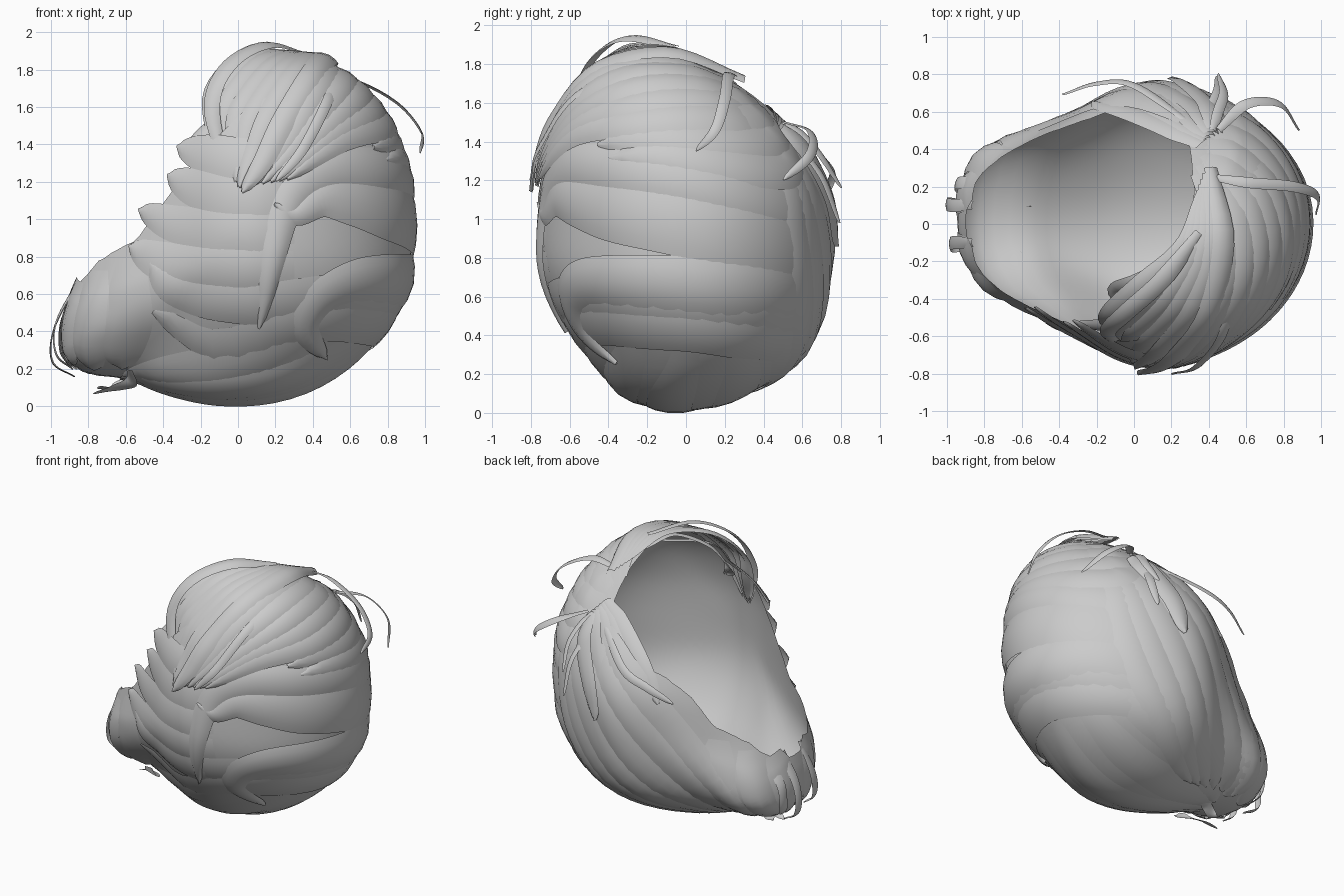
import bpy, bmesh, math
from mathutils import Vector

cube = bpy.data.objects.get("Cube")
if cube:
    bpy.data.objects.remove(cube)

mat = bpy.data.materials.new("hair grey")
mat.use_nodes = True
GREY = (0.6, 0.6, 0.6, 1)
mat.diffuse_color = GREY
mat.node_tree.nodes["Principled BSDF"].inputs["Base Color"].default_value = GREY

C = Vector((0, 0, 0.9))   # centre of the hair volume
HALF = 0.76               # half width in y

# Outline of the hair volume in the x-z plane
OUTLINE = [(0.92, 0.95), (0.88, 0.56), (0.69, 0.29), (0.32, 0.06), (0, 0.01), (-0.3, 0.05),
           (-0.6, 0.17), (-0.9, 0.18), (-0.96, 0.34), (-0.87, 0.66), (-0.8, 0.95),
           (-0.72, 1.2), (-0.5, 1.55), (-0.15, 1.8), (0.2, 1.86), (0.6, 1.74), (0.85, 1.4)]
POLAR = sorted((math.atan2(z - C.z, x), math.hypot(x, z - C.z)) for x, z in OUTLINE)
POLAR = [(POLAR[-1][0] - math.tau, POLAR[-1][1])] + POLAR + [(POLAR[0][0] + math.tau, POLAR[0][1])]
# Narrowing of the volume towards the nape, by x, and sideways lean, by z
TAPER = [(-0.95, 1.05), (-0.8, 0.9), (-0.6, 0.77), (-0.3, 0.83), (-0.1, 0.94), (0.1, 1)]
LEAN = [(0, -0.05), (0.25, 0.06), (0.7, 0), (1.1, 0), (1.5, -0.07), (1.9, -0.2)]


def lerp_table(table, x):
    for (x0, y0), (x1, y1) in zip(table, table[1:]):
        if x0 <= x <= x1:
            return y0 + (y1 - y0) * (x - x0) / (x1 - x0)
    return table[0][1] if x < table[0][0] else table[-1][1]


def smooth_table(table, x, step):
    return sum(lerp_table(table, x + k * step) for k in (-2, -1, 0, 1, 2)) / 5


def radius(ang):
    total = 0
    for k in (-0.1, -0.05, 0, 0.05, 0.1):
        a = (ang + k + math.pi) % math.tau - math.pi
        total += lerp_table(POLAR, a)
    return total / 5


def warp_y(x, y, z):
    return y * smooth_table(TAPER, x, 0.04) + smooth_table(LEAN, z, 0.05)


def cast(d, lift=0):
    """Point of the hair volume in direction d from the centre."""
    d = d.normalized()
    r = radius(math.atan2(d.z, d.x))
    s = 1 / math.sqrt((d.x ** 2 + d.z ** 2) / r ** 2 + (d.y / HALF) ** 2)
    p = C + d * (s + lift)
    p.y = warp_y(*p)
    return p


def project(p, lift=0):
    y = (p.y - smooth_table(LEAN, p.z, 0.05)) / smooth_table(TAPER, p.x, 0.04)
    return cast(Vector((p.x, y, p.z)) - C, lift)


def side(x, z, s=-1):
    """Point on the front (s=-1) or back (s=1) flank at x, z."""
    rho = math.hypot(x, z - C.z) / radius(math.atan2(z - C.z, x))
    return (x, warp_y(x, s * HALF * math.sqrt(max(0.04, 1 - rho * rho)), z), z)


def finish(name, verts, faces):
    me = bpy.data.meshes.new(name)
    me.from_pydata([tuple(v) for v in verts], [], faces)
    bm = bmesh.new()
    bm.from_mesh(me)
    bmesh.ops.remove_doubles(bm, verts=bm.verts, dist=0.0005)
    for f in bm.faces:
        f.smooth = True
    bm.to_mesh(me)
    bm.free()
    me.materials.append(mat)
    ob = bpy.data.objects.new(name, me)
    bpy.context.collection.objects.link(ob)


def grid_faces(rows, cols, base=0):
    return [(base + i * cols + j, base + i * cols + j + 1,
             base + (i + 1) * cols + j + 1, base + (i + 1) * cols + j)
            for i in range(rows - 1) for j in range(cols - 1)]


# Hollow shell, open towards the face
RIM = [(-0.95, 0.55), (-0.85, 0.65), (-0.75, 0.77), (-0.65, 0.83), (-0.55, 0.88), (-0.4, 1.08),
       (-0.2, 1.34), (0, 1.55), (0.3, 1.75), (0.45, 2.2)]
A, E1, E2 = Vector((0.7, 0, -0.7)), Vector((0.7, 0, 0.7)), Vector((0, 0.99, 0))
COLS, ROWS = 81, 32


def rim_height(x, y):
    return lerp_table(RIM, x) - max(0, y) * max(0, min(0.45, x + 0.4))


def shell_dir(t, psi):
    return A * math.cos(t) + (E1 * math.cos(psi) + E2 * math.sin(psi)) * math.sin(t)


limits = []
for j in range(COLS):
    psi, t = math.tau * j / (COLS - 1), 0.5
    while t < 2.9:
        p = cast(shell_dir(t, psi))
        if p.z > rim_height(p.x, p.y):
            break
        t += 0.01
    limits.append(t)
shell = [cast(shell_dir(limits[j] * i / (ROWS - 1), math.tau * j / (COLS - 1)))
         for i in range(ROWS) for j in range(COLS)]
finish("hair_shell", shell, grid_faces(ROWS, COLS))


# Locks: tapered, slightly arched ribbons
def spline(pts, n):
    pts = [Vector(p) for p in pts]
    ext = [pts[0] * 2 - pts[1]] + pts + [pts[-1] * 2 - pts[-2]]
    out = []
    for k in range(n):
        u = k / (n - 1) * (len(pts) - 1)
        i = min(int(u), len(pts) - 2)
        f = u - i
        a, b, c, d = ext[i:i + 4]
        out.append(0.5 * (2 * b + (c - a) * f + (2 * a - 5 * b + 4 * c - d) * f * f
                          + (3 * b - a - 3 * c + d) * f ** 3))
    return out


def lock(verts, faces, pts, width, lift=0.01, bulge=0.02, free=False, taper=0.0, n=24):
    path = spline(pts, n)
    if not free:
        path = [project(p) for p in path]
    base = len(verts)
    for i, p in enumerate(path):
        t = i / (n - 1)
        tan = (path[min(i + 1, n - 1)] - path[max(i - 1, 0)]).normalized()
        nor = (p - C).normalized()
        s = tan.cross(nor).normalized()
        w = width * (1 - taper * t) * min(1, 0.6 + 2 * t) * math.sqrt(max(0.01, 1 - t ** 5))
        rise = min(1, 0.1 + 4 * t)      # roots lie flush
        for u in (-1, -0.6, 0, 0.6, 1):
            q = p + s * (u * w / 2)
            h = bulge * (1 - u * u)
            verts.append(q + nor * h if free else project(q, (lift + h) * rise))
    faces += grid_faces(n, 5, base)


def locks(name, paths, width, **kw):
    verts, faces = [], []
    for path in paths:
        lock(verts, faces, path, width, **kw)
    finish(name, verts, faces)


def fan(a, b, n):
    """n paths blended from path a to path b."""
    return [[Vector(p).lerp(Vector(q), k / (n - 1)) for p, q in zip(a, b)] for k in range(n)]


# Wide bands wrapping the crown from back to front
locks("crown_bands", [[(0.35, 0.62, z - 0.2), (0.75, 0.4, z - 0.12), (0.92, 0, z),
                       (0.75, -0.45, z + 0.08), (0.45, -0.64, z + 0.06), side(0.22, z - 0.04)]
                      for z in (1.5, 1.25)], 0.28, lift=0.004, bulge=0.015)
locks("lower_bands", [[(0.3, 0.62, z - 0.08), (0.7, 0.4, z - 0.04), (0.88, 0, z),
                       (0.65, -0.45, z + 0.04), (0.3, -0.65, z), side(-0.15, z - 0.02),
                       side(-0.45, z + 0.15)]
                      for z in (0.58, 0.36)], 0.24, lift=0.008, bulge=0.01)

# Broad locks on the front flank, each ending in a curl
CURLS = [
    ("long_curl", 0.3, 0.5, [(0.4, 0.62, 1.0), (0.78, 0.4, 1.1), (0.9, 0, 1.2), (0.78, -0.42, 1.27),
     side(0.5, 1.26), side(0.29, 1.12), side(0.19, 0.8), side(0.11, 0.43)]),
    ("upper_curl", 0.44, 0.75, [(0.4, 0.64, 0.82), (0.78, 0.42, 0.88), (0.92, 0, 0.97),
     (0.82, -0.38, 1.03), side(0.62, 1.08), side(0.45, 1.1), side(0.3, 1.02), side(0.19, 1.08)]),
    ("lower_curl", 0.34, 0.45, [(0.4, 0.64, 0.56), (0.78, 0.42, 0.62), (0.92, 0, 0.66),
     (0.82, -0.33, 0.68), side(0.62, 0.67), side(0.44, 0.58), side(0.36, 0.42), side(0.46, 0.27)]),
]
for name, width, taper, path in CURLS:
    locks(name, [path], width, lift=0.012, bulge=0.022, taper=taper, n=44)

# Swept bands on the front flank, ending in points at the rim
locks("cheek_locks", [
    [side(0.3, 1.3), side(0.05, 1.3), side(-0.15, 1.34), side(-0.32, 1.38)],
    [side(0.3, 1.12), side(0, 1.11), side(-0.22, 1.16), side(-0.37, 1.23)],
    [side(0.3, 0.95), side(-0.05, 0.94), side(-0.32, 0.97), side(-0.52, 1.05)],
    [side(0.3, 0.75), side(-0.1, 0.74), side(-0.4, 0.78), side(-0.57, 0.86)],
    [side(0.3, 0.55), side(0, 0.55), side(-0.28, 0.6), side(-0.46, 0.77)],
], 0.27, lift=0.008, bulge=0.015, taper=0.3)

# Locks under the head drawn in to the nape
locks("under_locks", fan([(0.6, -0.5, 0.4), (0.1, -0.5, 0.25), (-0.3, -0.35, 0.15), (-0.6, -0.1, 0.18)],
                         [(0.6, 0.5, 0.4), (0.1, 0.5, 0.25), (-0.3, 0.35, 0.15), (-0.6, 0.1, 0.18)], 5),
      0.24, lift=0.002, bulge=0.01)
for s, name in ((-1, "front_nape_locks"), (1, "back_nape_locks")):
    locks(name, fan([(-0.82, s * 0.18, 0.68), (-0.93, s * 0.16, 0.45), (-0.88, s * 0.1, 0.22)],
                    [(-0.55, s * 0.42, 0.8), (-0.55, s * 0.42, 0.5), (-0.6, s * 0.18, 0.22)], 3),
          0.22, lift=0.002, bulge=0.014)

# Long locks falling down the back flank from the parting
locks("back_locks", fan([(0.4, 0.5, 1.45), (0.1, 0.58, 1.25), (-0.25, 0.6, 0.92),
                         (-0.5, 0.42, 0.55), (-0.65, 0.2, 0.22)],
                        [(0.52, 0.5, 1.42), (0.62, 0.56, 1.1), (0.5, 0.6, 0.65),
                         (0.15, 0.52, 0.25), (-0.3, 0.25, 0.08)], 6), 0.22, lift=0.006, bulge=0.015)

# Strands sweeping from the parting over the crown to the front
locks("parting_strands", fan([(0.4, 0.36, 1.68), (0.62, 0.25, 1.7), (0.74, -0.1, 1.62), (0.55, -0.55, 1.5)],
                             [(0.44, 0.54, 1.45), (0.66, 0.56, 1.28), (0.86, 0.2, 1.28), (0.8, -0.4, 1.32)], 4),
      0.2, lift=0.02, bulge=0.015)
locks("crown_strands", fan([(0.38, 0.28, 1.74), (0.48, -0.05, 1.82), (0.42, -0.42, 1.7),
                            (0.27, -0.66, 1.42), side(0.08, 1.17)],
                           [(0.44, 0.5, 1.5), (0.76, 0.2, 1.55), (0.8, -0.25, 1.5),
                            (0.55, -0.6, 1.42), side(0.25, 1.2)], 5),
      0.19, lift=0.03, bulge=0.015, taper=0.35)

# Fringe sweeping forward
locks("fringe", fan([(0.36, 0.14, 1.78), (0.27, -0.13, 1.88), (0.04, -0.33, 1.87), (-0.12, -0.48, 1.7),
                     (-0.12, -0.55, 1.48), (-0.06, -0.64, 1.28)],
                    [(0.41, 0.3, 1.72), (0.48, -0.08, 1.86), (0.4, -0.47, 1.78), (0.24, -0.69, 1.52),
                     (0.13, -0.77, 1.3), (0.02, -0.79, 1.14)], 6), 0.13, free=True, bulge=0.02)
locks("fringe_curls", [
    [(0.34, 0, 1.8), (0.24, -0.2, 1.85), (0.02, -0.31, 1.78), (-0.1, -0.36, 1.62), (0, -0.46, 1.52)],
    [(0.35, -0.05, 1.88), (0.15, -0.3, 1.93), (-0.05, -0.48, 1.82), (-0.14, -0.58, 1.6), (-0.06, -0.66, 1.25)],
    [(0.3, -0.1, 1.83), (0.1, -0.4, 1.75), (0, -0.5, 1.6), (-0.17, -0.54, 1.48), (-0.3, -0.53, 1.36)],
], 0.1, free=True, bulge=0.015)

# Short fringe on the back side of the opening
locks("back_fringe", fan([(0.36, 0.43, 1.56), (0.15, 0.53, 1.44), (-0.06, 0.61, 1.26), (-0.22, 0.64, 1.04)],
                         [(0.43, 0.5, 1.48), (0.4, 0.63, 1.33), (0.28, 0.74, 1.1), (0.2, 0.77, 0.86)], 5),
      0.16, free=True, bulge=0.02)

# Loose wisps
locks("wisps", [
    [(0.42, 0.25, 1.74), (0.62, 0.22, 1.74), (0.85, 0.2, 1.62), (0.98, 0.15, 1.46), (0.97, 0.05, 1.35)],
    [(0.45, 0.5, 1.5), (0.6, 0.64, 1.45), (0.78, 0.64, 1.33), (0.88, 0.5, 1.2)],
    [(0.42, 0.5, 1.5), (0.45, 0.6, 1.44), (0.48, 0.7, 1.32), (0.45, 0.8, 1.16)],
    [(0.3, 0.54, 1.46), (0, 0.74, 1.28), (-0.2, 0.75, 1.2), (-0.38, 0.69, 1.1)],
    [(0.4, 0.6, 1.36), (0.45, 0.71, 1.2), (0.45, 0.79, 0.98)],
    [(0.5, 0.1, 1.75), (0.5, -0.5, 1.68), (0.35, -0.75, 1.38), (0.2, -0.8, 1.2)],
], 0.06, free=True, bulge=0.008)
locks("nape_wisps", [
    [(-0.86, 0.1, 0.66), (-0.98, 0.1, 0.42), (-0.99, 0.11, 0.24), (-0.87, 0.1, 0.16)],
    [(-0.86, -0.1, 0.66), (-0.97, -0.1, 0.45), (-0.97, -0.12, 0.28), (-0.88, -0.12, 0.2)],
    [(-0.85, 0.22, 0.6), (-0.94, 0.22, 0.45), (-0.94, 0.2, 0.28), (-0.86, 0.1, 0.2)],
    [(-0.58, -0.25, 0.2), (-0.57, -0.15, 0.13), (-0.65, -0.08, 0.1), (-0.77, -0.05, 0.07)],
    [(-0.54, 0.08, 0.14), (-0.6, 0.05, 0.13), (-0.68, 0.02, 0.1), (-0.75, 0.05, 0.1)],
], 0.07, free=True, bulge=0.008)
